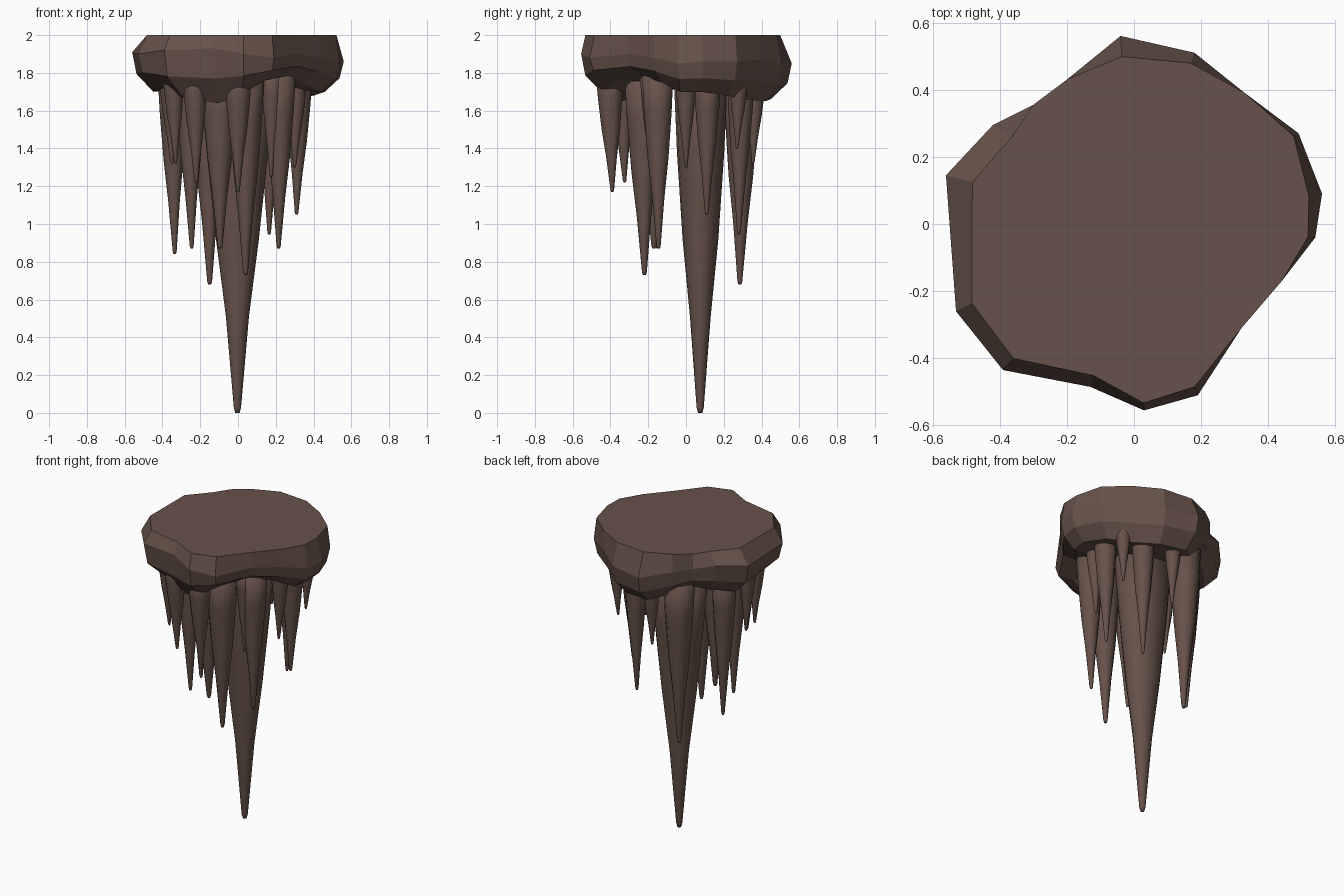
import bpy, bmesh, math
from mathutils import Vector

rock = bpy.data.materials.new("brown_rock")
rock.diffuse_color = (0.135, 0.085, 0.067, 1)


def finish(bm, name, smooth):
    bmesh.ops.recalc_face_normals(bm, faces=bm.faces)
    me = bpy.data.meshes.new(name)
    bm.to_mesh(me)
    bm.free()
    me.materials.append(rock)
    for p in me.polygons:
        p.use_smooth = smooth
    bpy.context.collection.objects.link(bpy.data.objects.new(name, me))


def skin(bm, rings):
    for a, b in zip(rings, rings[1:]):
        n = len(a)
        for i in range(n):
            j = (i + 1) % n
            bm.faces.new((a[i], a[j], b[j], b[i]))


# Ceiling rock: outline x, y, scale of flat top edge, height of widest edge,
# scale and height of the lower rim
outline = [
    (0.56, 0.09, .93, 1.86, .82, 1.70), (0.54, -0.04, .96, 1.85, .82, 1.70),
    (0.44, -0.17, 1, 1.88, .76, 1.75), (0.32, -0.31, 1, 1.90, .74, 1.78),
    (0.19, -0.51, .95, 1.88, .76, 1.76), (0.03, -0.555, .96, 1.90, .78, 1.69),
    (-0.13, -0.485, .93, 1.93, .80, 1.64), (-0.39, -0.435, .92, 1.92, .74, 1.67),
    (-0.53, -0.26, .91, 1.90, .76, 1.72), (-0.56, 0.145, .86, 1.91, .80, 1.70),
    (-0.42, 0.295, .87, 1.93, .80, 1.73), (-0.30, 0.355, 1, 1.90, .78, 1.74),
    (-0.20, 0.43, 1, 1.88, .80, 1.70), (-0.04, 0.56, .89, 1.85, .80, 1.66),
    (0.18, 0.51, .94, 1.85, .82, 1.65), (0.33, 0.39, 1, 1.87, .82, 1.66),
    (0.49, 0.27, .97, 1.86, .82, 1.68),
]
bm = bmesh.new()
rings = [[], [], [], []]
for x, y, top, zw, low, zb in outline:
    for ring, s, z in zip(rings, (top, 1, 0.96, low),
                          (2.0, zw, zb * 0.55 + zw * 0.45, zb)):
        ring.append(bm.verts.new((x * s, y * s, z)))
skin(bm, rings)
bm.faces.new(rings[0])
centre = bm.verts.new((0, 0, 1.73))
rim = rings[-1]
for i in range(len(rim)):
    bm.faces.new((rim[i], rim[(i + 1) % len(rim)], centre))
finish(bm, "ceiling_rock", False)


# Stalactite: slightly swollen cone hanging from inside the rock
def stalactite(name, x, y, tip, r, sides=12, widen=0.0):
    bm = bmesh.new()
    top = 1.83
    lean = Vector((x, y)) * 0.04
    rings = []
    for t, s in ((0, 1.0), (.25, .86), (.5, .65), (.72, .38), (.985, .13), (1, .08)):
        rad = r * s
        wide = rad * (1 + widen * (1 - t))
        c = Vector((x, y)) + lean * (1 - t)
        rings.append([bm.verts.new((c.x + wide * math.cos(a), c.y + rad * math.sin(a),
                                    top + (tip - top) * t))
                      for a in (2 * math.pi * i / sides for i in range(sides))])
    skin(bm, rings)
    bm.faces.new(rings[0])
    bm.faces.new(rings[-1])
    finish(bm, name, True)


stalactite("main_stalactite", -0.003, 0.075, 0.0, 0.145, 16, 0.4)
small = [  # x, y, tip height, radius
    (-0.15, 0.285, 0.68, .10), (0.04, -0.22, 0.73, .10), (-0.335, 0.09, 0.84, .08),
    (-0.245, -0.15, 0.87, .08), (-0.095, -0.17, 0.87, .10), (0.215, -0.145, 0.87, .085),
    (0.165, 0.28, 0.945, .075), (0.31, 0.11, 1.05, .075), (0.0, -0.39, 1.17, .075),
    (-0.22, -0.325, 1.22, .07), (0.175, -0.18, 1.25, .06), (0.30, 0.0, 1.30, .06),
    (-0.33, -0.25, 1.32, .06), (-0.35, -0.13, 1.32, .06), (0.0, 0.355, 1.32, .06),
    (0.31, 0.27, 1.40, .055),
]
for i, s in enumerate(small):
    stalactite(f"small_stalactite_{i + 1}", *s)
